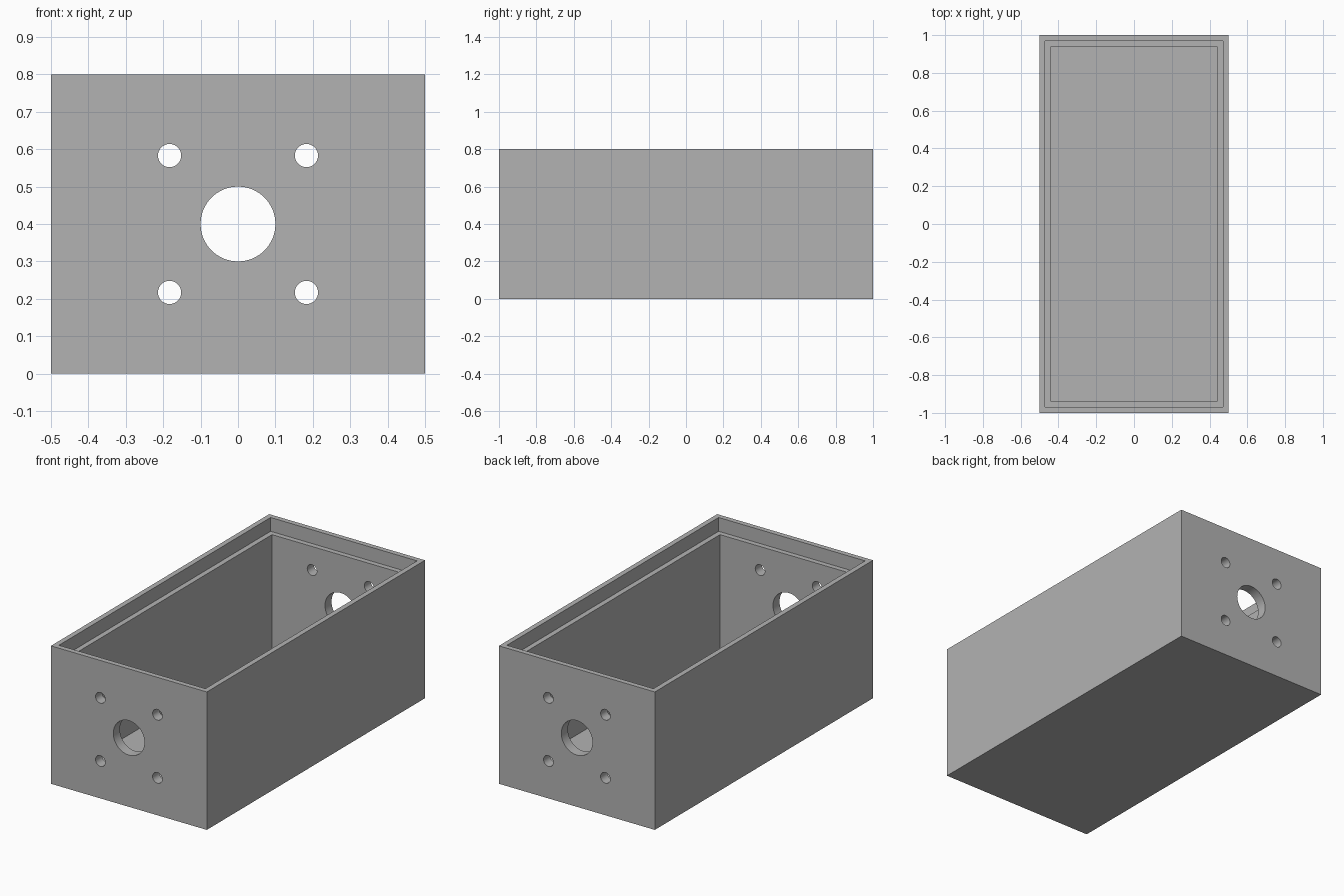
import bpy
from mathutils import Matrix
import bmesh
from math import radians

if "Cube" in bpy.data.objects:
    bpy.data.objects.remove(bpy.data.objects["Cube"], do_unlink=True)

WIDTH, LENGTH, HEIGHT = 1.0, 2.0, 0.8
WALL, LIP, LEDGE_Z = 0.06, 0.03, 0.72

grey = bpy.data.materials.new("light_grey")
grey.use_nodes = True
colour = (0.45, 0.45, 0.45, 1)
grey.diffuse_color = colour
grey.node_tree.nodes["Principled BSDF"].inputs["Base Color"].default_value = colour


def add_object(name, bm):
    bmesh.ops.recalc_face_normals(bm, faces=bm.faces)
    mesh = bpy.data.meshes.new(name)
    bm.to_mesh(mesh)
    bm.free()
    mesh.materials.append(grey)
    obj = bpy.data.objects.new(name, mesh)
    bpy.context.scene.collection.objects.link(obj)
    return obj


# Open box: nested rectangles bridged from the base up and down into the cavity
bm = bmesh.new()
rings = []
for inset, z in ((0, 0), (0, HEIGHT), (LIP, HEIGHT), (LIP, LEDGE_Z), (WALL, LEDGE_Z), (WALL, WALL)):
    x, y = WIDTH / 2 - inset, LENGTH / 2 - inset
    rings.append([bm.verts.new((sx * x, sy * y, z))
                  for sx, sy in ((-1, -1), (1, -1), (1, 1), (-1, 1))])
for low, high in zip(rings, rings[1:]):
    for i in range(4):
        j = (i + 1) % 4
        bm.faces.new((low[i], low[j], high[j], high[i]))
bm.faces.new(rings[0])
bm.faces.new(rings[-1])
box = add_object("open_box", bm)

# Cutters running through both end walls: central opening and four screw holes
bm = bmesh.new()
holes = [(0, 0, 0.1, 64)]
holes += [(sx * 0.183, sz * 0.183, 0.031, 32) for sx in (-1, 1) for sz in (-1, 1)]
for x, z, radius, sides in holes:
    place = Matrix.Translation((x, 0, HEIGHT / 2 + z)) @ Matrix.Rotation(radians(90), 4, "X")
    bmesh.ops.create_cone(bm, cap_ends=True, segments=sides, radius1=radius,
                          radius2=radius, depth=LENGTH + 0.2, matrix=place)
cutter = add_object("hole_cutter", bm)
cutter.hide_render = True
cutter.hide_viewport = True
cutter.display_type = "WIRE"

cut = box.modifiers.new("end_holes", "BOOLEAN")
cut.operation = "DIFFERENCE"
cut.solver = "EXACT"
cut.object = cutter

# Bake the holes, then smooth only their round walls
bpy.context.view_layer.update()
graph = bpy.context.evaluated_depsgraph_get()
baked = bpy.data.meshes.new_from_object(box.evaluated_get(graph))
box.modifiers.clear()
box.data = baked
bpy.data.objects.remove(cutter, do_unlink=True)
bpy.ops.object.select_all(action="DESELECT")
box.select_set(True)
bpy.context.view_layer.objects.active = box
bpy.ops.object.shade_smooth_by_angle(angle=radians(30))
